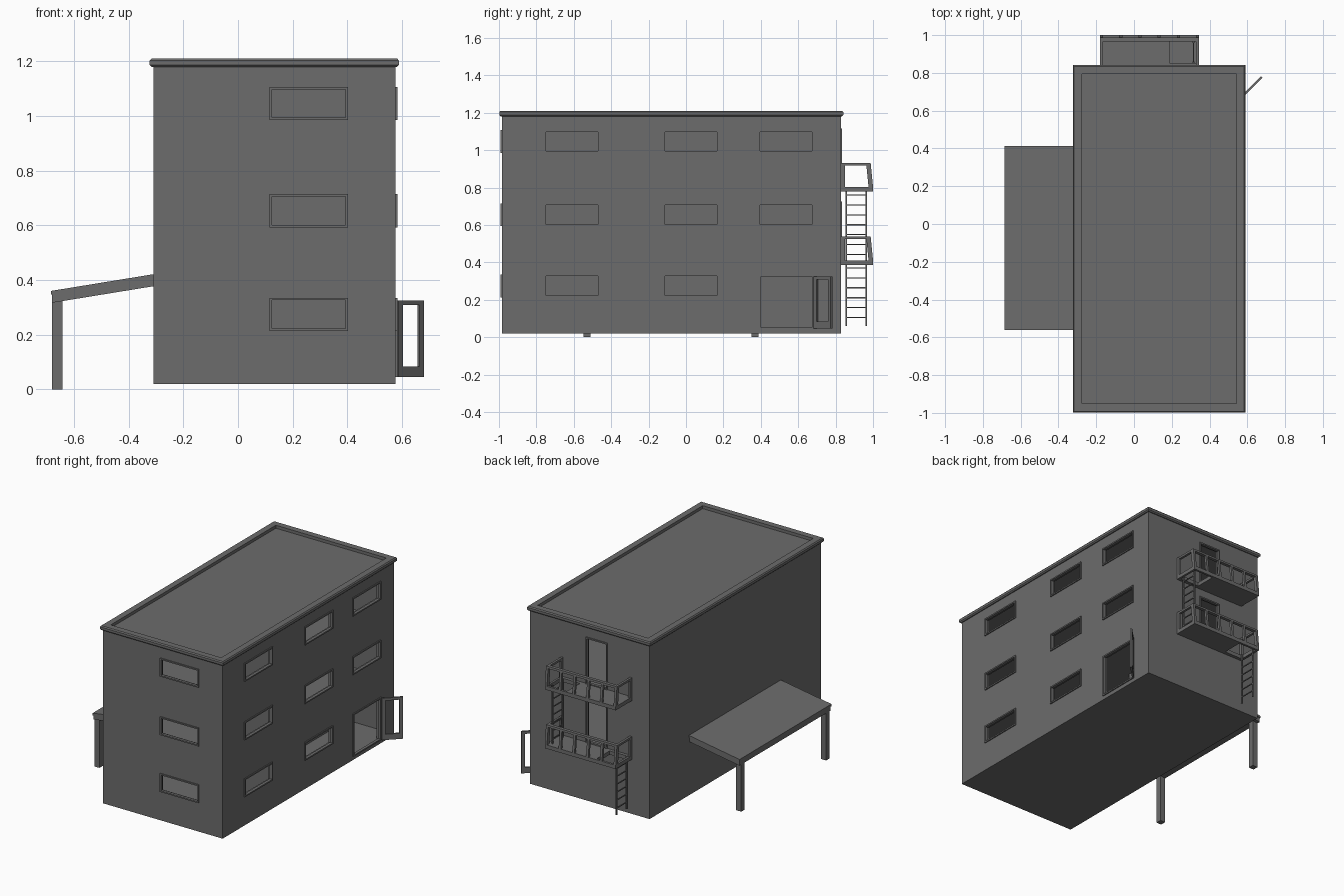
import bpy, bmesh, math

cube = bpy.data.objects.get("Cube")
if cube:
    bpy.data.objects.remove(cube, do_unlink=True)

grey = bpy.data.materials.new("concrete grey")
grey.use_nodes = True
COLOUR = (0.15, 0.15, 0.15, 1)
grey.diffuse_color = COLOUR
grey.node_tree.nodes["Principled BSDF"].inputs["Base Color"].default_value = COLOUR

X0, X1, Y0, Y1 = -0.31, 0.576, -0.985, 0.828   # outer wall planes
WALL = 0.03
FLOORS = (0.045, 0.41, 0.80)
CEILINGS = (0.385, 0.775, 1.16)


def box(bm, x0, x1, y0, y1, z0, z1):
    verts = bmesh.ops.create_cube(bm, size=1)["verts"]
    for v in verts:
        v.co = ((x0 + x1) / 2 + v.co.x * (x1 - x0),
                (y0 + y1) / 2 + v.co.y * (y1 - y0),
                (z0 + z1) / 2 + v.co.z * (z1 - z0))
    return verts


def wall_box(bm, side, u0, u1, d0, d1, z0, z1):
    """Box along a wall: u runs along it, d is depth outwards from its plane."""
    if side == "left":
        box(bm, X1 + d0, X1 + d1, u0, u1, z0, z1)
    elif side == "front":
        box(bm, u0, u1, Y0 - d1, Y0 - d0, z0, z1)
    else:
        box(bm, u0, u1, Y1 + d0, Y1 + d1, z0, z1)


def frame(bm, side, u0, u1, z0, z1, d0, d1, w):
    for a, b in ((u0, u0 + w), (u1 - w, u1)):
        wall_box(bm, side, a, b, d0, d1, z0, z1)
    for a, b in ((z0, z0 + w), (z1 - w, z1)):
        wall_box(bm, side, u0 + w, u1 - w, d0, d1, a, b)


def make(name, bm, helper=False):
    bmesh.ops.recalc_face_normals(bm, faces=bm.faces)
    mesh = bpy.data.meshes.new(name)
    bm.to_mesh(mesh)
    bm.free()
    mesh.materials.append(grey)
    ob = bpy.data.objects.new(name, mesh)
    bpy.context.collection.objects.link(ob)
    if helper:
        ob.hide_render = True
        ob.hide_viewport = True
        ob.display_type = 'WIRE'
    return ob


# Openings: side, start, end, bottom, top
openings = []
for z in (0.213, 0.593, 0.985):
    openings.append(("front", 0.115, 0.402, z, z + 0.122))
    for y in (-0.757, -0.12, 0.386):
        if y < 0.3 or z > 0.5:
            openings.append(("left", y, y + 0.296, z, z + 0.122))
openings.append(("left", 0.39, 0.685, 0.045, 0.33))
for z in FLOORS[1:]:
    openings.append(("back", 0.0, 0.16, z, z + 0.315))

# Hollow building shell
bm = bmesh.new()
box(bm, X0, X1, Y0, Y1, 0.02, 1.18)
shell = make("building_walls", bm)

bm = bmesh.new()
for lo, hi in zip(FLOORS, CEILINGS):
    box(bm, X0 + WALL, X1 - WALL, Y0 + WALL, Y1 - WALL, lo, hi)
rooms = make("room_cutter", bm, True)

bm = bmesh.new()
for side, u0, u1, z0, z1 in openings:
    wall_box(bm, side, u0, u1, -WALL - 0.01, 0.02, z0, z1)
holes = make("opening_cutter", bm, True)

for cutter in (rooms, holes):
    mod = shell.modifiers.new(cutter.name, 'BOOLEAN')
    mod.operation = 'DIFFERENCE'
    mod.solver = 'EXACT'
    mod.object = cutter

# Window and door trims
bm = bmesh.new()
for side, u0, u1, z0, z1 in openings:
    frame(bm, side, u0, u1, z0, z1, -0.012, 0.007, 0.009)
make("opening_trims", bm)

# Interior partitions
bm = bmesh.new()
for lo, hi in zip(FLOORS, CEILINGS):
    box(bm, X0 + WALL, X1 - WALL, -0.40, -0.38, lo, hi)
box(bm, 0.23, 0.25, 0.25, Y1 - WALL, FLOORS[0], CEILINGS[0])
make("partition_walls", bm)

# Roof with raised cornice: rectangular loops following a profile
bm = bmesh.new()
profile = ((-0.01, 1.18), (0.006, 1.18), (0.013, 1.187), (0.013, 1.203),
           (0.007, 1.21), (-0.034, 1.21), (-0.034, 1.19))
loops = []
for o, z in profile:
    loops.append([bm.verts.new(p) for p in (
        (X0 - o, Y0 - o, z), (X1 + o, Y0 - o, z),
        (X1 + o, Y1 + o, z), (X0 - o, Y1 + o, z))])
for a, b in zip(loops, loops[1:]):
    for i in range(4):
        j = (i + 1) % 4
        bm.faces.new((a[i], a[j], b[j], b[i]))
bm.faces.new(loops[-1])
bm.faces.new(loops[0][::-1])
make("roof_cornice", bm)

# Open glazed door leaf, swung out
bm = bmesh.new()
W, T = 0.022, 0.006
for a, b in ((0, W), (0.13 - W, 0.13)):
    box(bm, a, b, -T, T, 0.045, 0.325)
box(bm, W, 0.13 - W, -T, T, 0.045, 0.083)
box(bm, W, 0.13 - W, -T, T, 0.308, 0.325)
leaf = make("door_leaf", bm)
leaf.location = (X1 + 0.008, 0.686, 0)
leaf.rotation_euler.z = math.radians(45)

# Sloping side canopy: thin deck over a rim slab
bm = bmesh.new()
for top, drop, edge in ((0.0, 0.014, 0.0), (0.014, 0.044, 0.004)):
    for v in box(bm, -0.685 + edge, X0 + 0.005, -0.56 + edge, 0.412 - edge, -drop, -top):
        v.co.z += 0.36 + (v.co.x + 0.685) * 0.163
make("canopy", bm)
bm = bmesh.new()
for y in (-0.547, 0.35):
    box(bm, -0.68, -0.643, y, y + 0.037, 0, 0.33)
make("canopy_legs", bm)


def balcony(name, base, hatch0, hatch1):
    """Slab with a ladder hatch, posts and rails that lean slightly inward."""
    bm = bmesh.new()
    bx0, bx1, by1, top = -0.18, 0.345, 1.0, base + 0.025
    box(bm, bx0, hatch0, Y1, by1, base, top)
    box(bm, hatch1, bx1, Y1, by1, base, top)
    box(bm, hatch0, hatch1, Y1, 0.85, base, top)
    box(bm, hatch0, hatch1, 0.985, by1, base, top)
    rail, t = base + 0.153, 0.016
    n = 5
    for i in range(n + 1):
        x = bx0 + (bx1 - bx0 - t) * i / n
        w = 0.024 if i in (0, n) else t
        box(bm, x, x + t, by1 - w, by1, top, rail - 0.014)
    box(bm, bx0, bx1, by1 - 0.022, by1, rail - 0.014, rail)
    for x in (bx0, bx1 - t):
        box(bm, x, x + t, Y1, Y1 + 0.022, top, rail - 0.014)
        box(bm, x, x + t, Y1, by1 - 0.022, rail - 0.014, rail)
    for v in bm.verts:
        if v.co.y > 0.9 and v.co.z > top:
            v.co.y -= 0.1 * (v.co.z - top)
    make(name, bm)


balcony("lower_balcony", 0.385, -0.165, -0.03)
balcony("upper_balcony", 0.778, 0.19, 0.33)


def ladder(name, x, z0, z1):
    bm = bmesh.new()
    for y in (0.857, 0.963):
        box(bm, x - 0.004, x + 0.004, y - 0.004, y + 0.004, z0, z1)
    z = z1 - 0.04
    while z > z0 + 0.01:
        box(bm, x - 0.003, x + 0.003, 0.857, 0.963, z - 0.003, z + 0.003)
        z -= 0.053
    make(name, bm)


ladder("lower_ladder", -0.16, 0.06, 0.41)
ladder("upper_ladder", 0.315, 0.41, 0.80)
